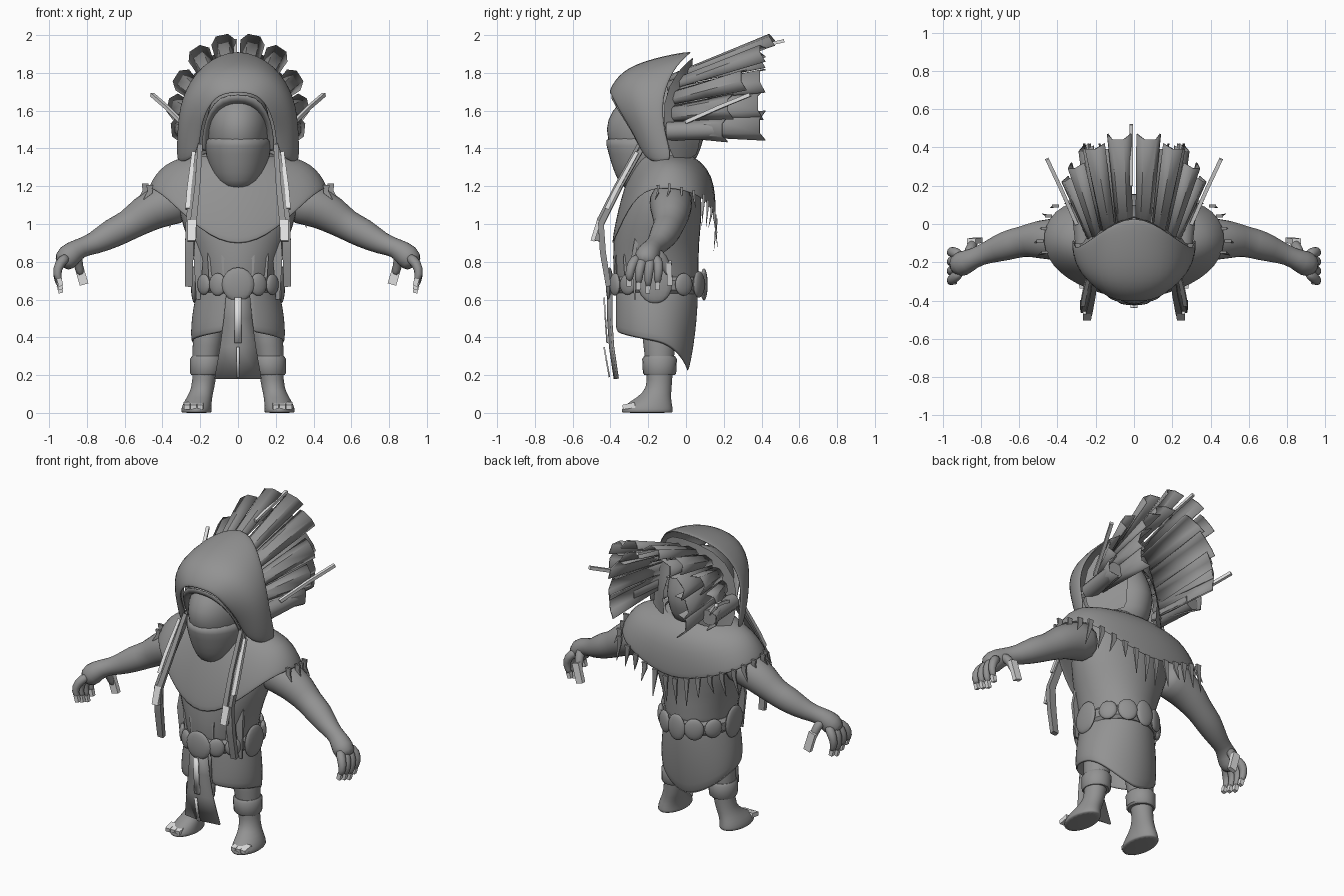
import bpy, bmesh, math, random
from math import sin, cos, pi, radians
from mathutils import Vector, Matrix

random.seed(4)
cube = bpy.data.objects.get("Cube")
if cube:
    bpy.data.objects.remove(cube, do_unlink=True)


def material(name, value):
    m = bpy.data.materials.new(name)
    m.use_nodes = True
    colour = (value, value, value, 1)
    m.diffuse_color = colour
    m.node_tree.nodes["Principled BSDF"].inputs["Base Color"].default_value = colour
    return m


DARK = material("stone grey", .29)
PALE = material("pale grey", .75)


def finish(name, bm, mat=DARK, mirror=False, sub=0, thick=0):
    """Turn a bmesh into a shaded object with its modifiers."""
    bmesh.ops.recalc_face_normals(bm, faces=bm.faces)
    mesh = bpy.data.meshes.new(name)
    bm.to_mesh(mesh)
    bm.free()
    mesh.materials.append(mat)
    ob = bpy.data.objects.new(name, mesh)
    bpy.context.collection.objects.link(ob)
    bpy.ops.object.select_all(action='DESELECT')
    ob.select_set(True)
    bpy.context.view_layer.objects.active = ob
    if sub:
        mesh.shade_smooth()
    else:
        bpy.ops.object.shade_smooth_by_angle(angle=radians(40))
    if mirror:
        mod = ob.modifiers.new("mirror", 'MIRROR')
        mod.use_clip = True
    if thick:
        mod = ob.modifiers.new("thickness", 'SOLIDIFY')
        mod.thickness = thick
    if sub:
        mod = ob.modifiers.new("smooth", 'SUBSURF')
        mod.levels = mod.render_levels = sub


def add_loft(bm, rows, closed=True):
    """Bridge rows of points with quads, capping closed sections."""
    grid = [[bm.verts.new(p) for p in row] for row in rows]
    n = len(grid[0])
    for a, b in zip(grid, grid[1:]):
        for i in range(n if closed else n - 1):
            j = (i + 1) % n
            bm.faces.new((a[i], a[j], b[j], b[i]))
    if closed:
        bm.faces.new(grid[0])
        bm.faces.new(grid[-1])


def loft(name, rows, closed=True, **style):
    bm = bmesh.new()
    add_loft(bm, rows, closed)
    finish(name, bm, **style)


def ring(x, y, z, rx, ry, n=20):
    return [(x + rx * sin(2 * pi * i / n), y - ry * cos(2 * pi * i / n), z) for i in range(n)]


def add_tube(bm, path, radii, n=8, flat=1, ref=(0, 1, 0)):
    """Sweep a round or square section along a path."""
    pts = [Vector(p) for p in path]
    rows = []
    for i, p in enumerate(pts):
        t = (pts[min(i + 1, len(pts) - 1)] - pts[max(i - 1, 0)]).normalized()
        a = t.cross(Vector(ref)).normalized()
        b = a.cross(t)
        turns = [2 * pi * (k + .5) / n for k in range(n)]
        rows.append([p + radii[i] * (a * cos(w) + b * flat * sin(w)) for w in turns])
    add_loft(bm, rows)


def tubes(name, paths, radii, n=8, flat=1, ref=(0, 1, 0), **style):
    bm = bmesh.new()
    for p in paths:
        add_tube(bm, p, radii, n, flat, ref)
    finish(name, bm, **style)


# Torso and head
loft("torso", [ring(0, *r) for r in (
    (-.15, .56, .21, .22), (-.16, .75, .21, .23), (-.16, .9, .26, .23), (-.14, 1.05, .32, .23),
    (-.12, 1.2, .33, .2), (-.1, 1.32, .25, .16), (-.1, 1.42, .14, .13))], sub=1)
loft("head", [ring(0, *r) for r in (
    (-.15, 1.3, .13, .2), (-.16, 1.4, .16, .24), (-.16, 1.5, .175, .275),
    (-.16, 1.6, .165, .24), (-.13, 1.7, .12, .17), (-.12, 1.76, .05, .07))], sub=1)
loft("face_mask", [ring(0, *r) for r in (
    (-.25, 1.18, .06, .07), (-.23, 1.22, .12, .13), (-.19, 1.32, .165, .21),
    (-.19, 1.42, .18, .235), (-.19, 1.475, .178, .25))], sub=1)

# Hood, a half shell from the face opening to the flared rear rim
opening = ((.2, -.22, 1.38), (.19, -.28, 1.5), (.16, -.35, 1.6), (.1, -.39, 1.68), (0, -.4, 1.69))
rim = ((.31, -.06, 1.33), (.305, -.11, 1.48), (.29, -.13, 1.66), (.19, -.05, 1.84), (0, .08, 1.93))
loft("hood", (
    opening,
    ((.26, -.19, 1.33), (.27, -.23, 1.5), (.255, -.28, 1.65), (.17, -.32, 1.78), (0, -.34, 1.81)),
    ((.3, -.13, 1.32), (.3, -.18, 1.49), (.285, -.2, 1.67), (.185, -.2, 1.82), (0, -.16, 1.88)),
    rim), closed=False, mirror=True, thick=-.02, sub=2)
# Inner cowl around the face, and the cloth closing the hood behind the head
loft("hood_lining", (
    opening,
    ((.18, -.25, 1.38), (.175, -.31, 1.5), (.14, -.37, 1.59), (.07, -.395, 1.635), (0, -.4, 1.645)),
    ((.12, -.15, 1.38), (.14, -.2, 1.5), (.1, -.25, 1.58), (.05, -.28, 1.62), (0, -.28, 1.63))),
    closed=False, mirror=True, thick=.008, sub=1)
loft("hood_back", (
    [(x * .94, y, z - .02) for x, y, z in rim],
    ((.2, 0, 1.35), (.21, 0, 1.48), (.19, -.02, 1.64), (.11, .01, 1.76), (0, .04, 1.83)),
    ((.1, .06, 1.35), (.12, .08, 1.46), (.1, .06, 1.6), (.05, .04, 1.68), (0, .04, 1.7))),
    closed=False, mirror=True, sub=1)

# Poncho covering chest, shoulders and upper back
turns = [pi * i / 6 for i in range(7)]
collar = [(.21 * sin(a), -.12 - .15 * cos(a), 1.37) for a in turns]
yoke = ((0, -.36, 1.12), (.19, -.33, 1.15), (.35, -.23, 1.27), (.42, -.1, 1.35),
        (.36, .05, 1.32), (.19, .14, 1.28), (0, .16, 1.27))
hem = ((0, -.41, .86), (.2, -.37, .95), (.41, -.27, 1.17), (.505, -.1, 1.2),
       (.44, .09, 1.15), (.23, .15, 1.06), (0, .165, 1))
loft("poncho", (collar, yoke, hem), closed=False, mirror=True, thick=.015, sub=2)

# Ragged fringe hanging from the poncho hem
bm = bmesh.new()
for k in range(10):
    s = 2.7 + k * .35
    i = min(int(s), 5)
    p = Vector(hem[i]).lerp(Vector(hem[i + 1]), s - i) * .98
    drop = random.uniform(.03, .06) if k < 4 else random.uniform(.06, .15)
    out = Vector((.07 * p.x, random.uniform(-.02, .02), -drop))
    add_tube(bm, [p + Vector((0, 0, .04)), p, p + out], [.025, .02, .002], 4, .4)
finish("poncho_fringe", bm, mirror=True)

# Arms, hands and fingers
tubes("arms", [[(.26, -.08, 1.13), (.4, -.08, 1.1), (.5, -.08, 1.05), (.58, -.09, .99), (.66, -.11, .955),
                (.77, -.15, .89), (.84, -.18, .875), (.9, -.21, .83), (.94, -.22, .775)]],
      [.13, .115, .105, .08, .085, .058, .05, .075, .05], 12, mirror=True, sub=1)
fingers, nails = [], []
for k in range(4):
    y = -.14 - .05 * k
    tip = .66 + .018 * abs(k - 1)
    fingers.append([(.9, y * .5 - .1, .83), (.95, y, .79), (.962, y - .01, .73), (.94, y - .01, tip)])
    nails.append([(.947, y - .012, tip + .015), (.937, y - .012, tip - .025)])
fingers.append([(.87, -.17, .86), (.85, -.12, .82), (.84, -.1, .76), (.83, -.09, .73)])
tubes("fingers", fingers, [.032, .03, .025, .018], mirror=True, sub=1)
tubes("finger_nails", nails, [.019, .017], 4, mat=PALE, mirror=True)
tubes("thumb_nails", [[(.85, -.09, .8), (.815, -.085, .68)]], [.033, .033], 4, .6, mat=PALE, mirror=True)

# Legs with feet, ankle cuffs and toe nails
loft("legs", [ring(*r) for r in (
    (.22, -.205, 0, .078, .135), (.22, -.205, .004, .082, .138), (.22, -.205, .035, .08, .135),
    (.205, -.17, .08, .068, .09), (.185, -.14, .13, .06, .065), (.175, -.14, .22, .065, .07),
    (.165, -.14, .35, .08, .085), (.14, -.15, .52, .085, .1))], mirror=True, sub=1)
loft("ankle_cuffs", [ring(*r) for r in (
    (.172, -.14, .2, .075, .08), (.17, -.14, .21, .083, .088),
    (.168, -.14, .285, .086, .092), (.168, -.14, .3, .076, .082))], mirror=True)
tubes("toe_nails", [[(x, -.27, .042), (x, -.335, .03)] for x in (.2, .235, .27)],
      [.026, .022], 4, .8, mat=PALE, mirror=True)

# Wrap skirt, open at the front with a low point at the back
skirt = []
for t in (0, .15, .4, .7, 1):
    row = []
    for k in range(15):
        a = .28 + (pi - .28) * k / 14
        back = max(0, -cos(a))
        low = .44 - .13 * (a / pi) - .1 * back ** 2
        rx = .215 + .037 * sin(t * pi * .6)
        ry = .225 - .05 * t * t * back
        row.append((rx * sin(a), -.16 - ry * cos(a), .66 + t * (low - .66)))
    skirt.append(row)
loft("skirt", skirt, closed=False, mirror=True, thick=.015, sub=1)

# Belt with round plates
loft("belt", [ring(0, -.155, z, r, r + .012)
              for z, r in ((.63, .215), (.65, .232), (.7, .232), (.72, .215))])


def plates(name, spots, mirror=True):
    bm = bmesh.new()
    for deg, w, h in spots:
        a = radians(deg)
        at = Vector((.23 * sin(a), -.155 - .25 * cos(a), .68))
        m = Matrix.Translation(at) @ Matrix.Rotation(a, 4, 'Z') @ Matrix.Diagonal((w, .02, h, 1))
        bmesh.ops.create_uvsphere(bm, u_segments=16, v_segments=10, radius=1, matrix=m)
    finish(name, bm, mirror=mirror)


plates("belt_plates", [(28, .05, .06), (52, .05, .055), (88, .09, .1), (125, .055, .06), (153, .06, .07)])
plates("belt_buckle", [(0, .085, .09)], False)
plates("rear_plate", [(180, .06, .085)], False)

# Cloth drapes between chest and belt
tubes("waist_drapes", [[(x, -.36 + x * .5, .92), (x * 1.05, -.4 + x * .6, .82), (x * 1.05, -.39 + x * .6, .6)]
                       for x in (.06, .13, .2)], [.04, .035, .015], 4, .4, mirror=True)

# Loincloth with a pale central stripe
loft("loincloth", [[(-w, y + .008, z), (0, y - .008, z), (w, y + .008, z)] for z, w, y in (
    (.66, .06, -.41), (.5, .075, -.41), (.35, .095, -.4), (.18, .125, -.375))],
     closed=False, thick=.012)
for name, w, top, low in (("upper_stripe", .018, .61, .37), ("lower_stripe", .009, .35, .19)):
    loft(name, [[(-w, -.43 + y, z), (w, -.43 + y, z)] for z, y in ((top, 0), (low, (.6 - low) * .07))],
         closed=False, mat=PALE, thick=.008)

# Long strands hanging from the hood
tubes("long_strands", [[(.2, -.22, 1.42), (.235, -.35, 1.2), (.255, -.45, 1), (.258, -.44, .85), (.262, -.41, .67)]],
      [.022, .03, .032, .032, .028], 4, .7, mirror=True)
tubes("short_strands", [[(.2, -.25, 1.42), (.215, -.37, 1.2), (.235, -.46, 1.02), (.24, -.47, .91)]],
      [.018, .02, .024, .026], 4, .7, mirror=True)
tubes("strand_ends", [[(.245, -.46, 1.02), (.245, -.495, .91)]], [.032, .03], 4, .5, mat=PALE, mirror=True)
tubes("strand_trim", [[(.235, -.26, 1.38), (.26, -.37, 1.18), (.268, -.42, 1.08)]],
      [.014, .016, .016], 4, mat=PALE, mirror=True)


# Fan of folded feathers behind the hood
def feather(bm, deg, reach, width, tip_y, base_y=-.1):
    a = radians(deg)
    out = Vector((sin(a), 0, cos(a)))
    side = Vector((cos(a), 0, -sin(a)))
    base = Vector((.22 * sin(a), base_y, 1.53 + .24 * cos(a)))
    tip = Vector((.37 * reach * sin(a), tip_y, 1.54 + .43 * reach * cos(a)))
    rows = []
    for t in (0, .5, 1):
        w = width * (.6 + .4 * t)
        row = []
        for s, fold in ((-1, 0), (-.5, 1), (.5, 1), (1, 0)):
            p = base.lerp(tip, t) + side * w * s + out * .04 * fold * (.4 + t * .6)
            p.y -= .03 * t * fold
            row.append(p)
        rows.append(row)
    add_loft(bm, rows, closed=False)


bm = bmesh.new()
for deg, reach, width, tip_y in ((12, 1, .066, .47), (34, 1, .066, .42), (57, .95, .066, .32),
                                 (78, .92, .07, .25), (96, .85, .07, .22)):
    feather(bm, deg, reach, width, tip_y)
for deg, reach, width, tip_y in ((22, .8, .08, .42), (48, .76, .085, .42), (72, .68, .085, .41), (94, .64, .08, .42)):
    feather(bm, deg, reach, width, tip_y, -.05)
finish("feathers", bm, mirror=True, thick=.008)
tubes("rolled_feathers", [[(.26, -.1, 1.49), (.29, .18, 1.5)]], [.05, .05], 10, ref=(0, 0, 1), mirror=True)

# Pale quills
tubes("side_quills", [[(.3, 0, 1.54), (.38, .18, 1.62), (.455, .34, 1.685)]], [.014] * 3, 4, ref=(0, 0, 1),
      mat=PALE, mirror=True)
tubes("centre_quill", [[(-.015, .2, 1.9), (-.015, .52, 1.97)]], [.012] * 2, 4, ref=(0, 0, 1), mat=PALE)
